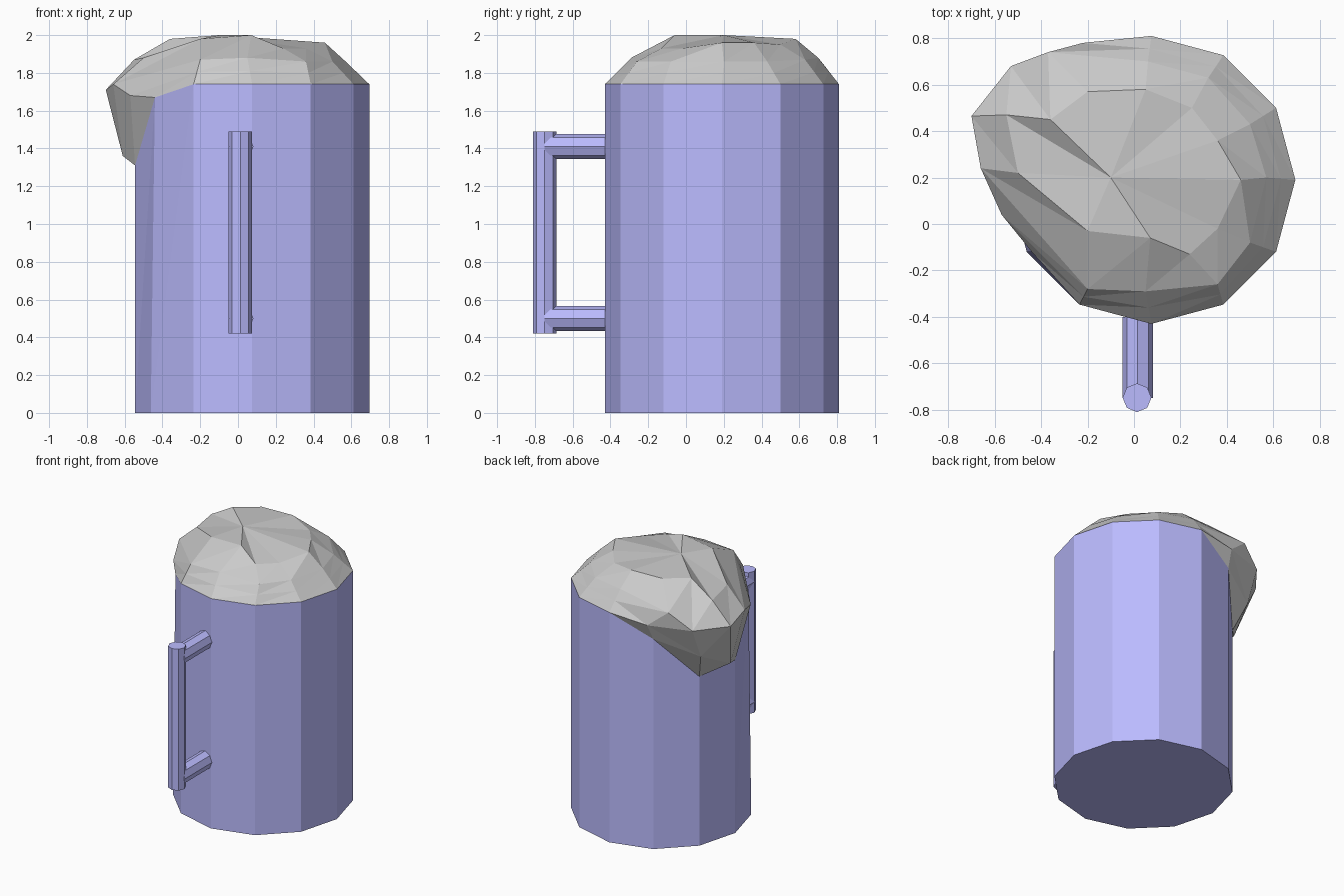
import bpy, bmesh, math
from mathutils import Vector

if "Cube" in bpy.data.objects:
    bpy.data.objects.remove(bpy.data.objects["Cube"])

CX, CY, R, N = 0.075, 0.19, 0.62, 12

blue = bpy.data.materials.new("blue")
blue.diffuse_color = (0.5, 0.5, 1.0, 1)
blue.use_nodes = True
blue.node_tree.nodes["Principled BSDF"].inputs["Base Color"].default_value = blue.diffuse_color


def make_object(name, bm, mat=None):
    me = bpy.data.meshes.new(name)
    bm.normal_update()
    bm.to_mesh(me)
    bm.free()
    if mat:
        me.materials.append(mat)
    ob = bpy.data.objects.new(name, me)
    bpy.context.collection.objects.link(ob)
    return ob


def bridge(bm, a, b):
    """Join two rings of vertices, the second above the first."""
    for i in range(len(a)):
        j = (i + 1) % len(a)
        bm.faces.new((a[i], a[j], b[j]))
        bm.faces.new((a[i], b[j], b[i]))


def ring(z):
    return [Vector((CX + R * math.cos(math.radians(30 * i)),
                    CY + R * math.sin(math.radians(30 * i)), z)) for i in range(N)]


# rim shared by the mug and the foam, dipping where the foam spills over
rim = ring(1.74)
rim[4].z = 1.59
rim[5].z = 1.28
rim[6].z = 1.31
rim[7] = Vector((-0.44, -0.12, 1.67))

# mug body
bm = bmesh.new()
low_ring = [bm.verts.new(p) for p in ring(0)]
top_ring = [bm.verts.new(p) for p in rim]
bridge(bm, low_ring, top_ring)
bm.faces.new(low_ring[::-1])
make_object("mug_body", bm, blue)

# foam: rim, spill bulge, shoulder, crown and a centre point
shoulder = [Vector(p) for p in (
    (.57, .20, 1.86), (.50, .43, 1.86), (.32, .63, 1.87), (.06, .70, 1.88),
    (-.37, .74, 1.83), (-.53, .68, 1.71), (-.70, .465, 1.71), (-.66, .24, 1.74),
    (-.20, -.28, 1.87), (.05, -.29, 1.88), (.36, -.26, 1.86), (.50, -.08, 1.86))]
crown = [Vector(p) for p in (
    (.46, .19, 1.96), (.36, .36, 1.96), (.25, .50, 1.95), (.05, .58, 1.98),
    (-.20, .57, 1.98), (-.36, .45, 1.98), (-.55, .47, 1.87), (-.50, .22, 1.88),
    (-.20, -.03, 1.98), (.07, -.06, 2.0), (.24, -.13, 1.93), (.36, -.02, 1.93))]
bulge = [a.lerp(b, 0.5) for a, b in zip(rim, shoulder)]
bulge[4] = Vector((-.22, .78, 1.71))
bulge[5] = Vector((-.53, .58, 1.48))
bulge[6] = Vector((-.61, .34, 1.36))
bulge[7] = Vector((-.57, .04, 1.68))

bm = bmesh.new()
rings = [[bm.verts.new(p) for p in pts] for pts in (rim, bulge, shoulder, crown)]
for a, b in zip(rings, rings[1:]):
    bridge(bm, a, b)
centre = bm.verts.new((-.1, .2, 2.0))
for i in range(N):
    bm.faces.new((rings[-1][i], rings[-1][(i + 1) % N], centre))
make_object("foam", bm)


# handle: one upright grip and two bars
def rod(name, start, end, radius, sides=8):
    a, b = Vector(start), Vector(end)
    bpy.ops.mesh.primitive_cylinder_add(
        vertices=sides, radius=radius, depth=(b - a).length, location=(a + b) / 2,
        rotation=(b - a).to_track_quat('Z', 'Y').to_euler())
    ob = bpy.context.object
    ob.name = name
    ob.data.materials.append(blue)


rod("handle_grip", (.013, -.748, .42), (.013, -.748, 1.49), .062)
for label, z in (("lower", .50), ("upper", 1.41)):
    rod("handle_bar_" + label, (.016, -.75, z), (.016, -.40, z), .066)
